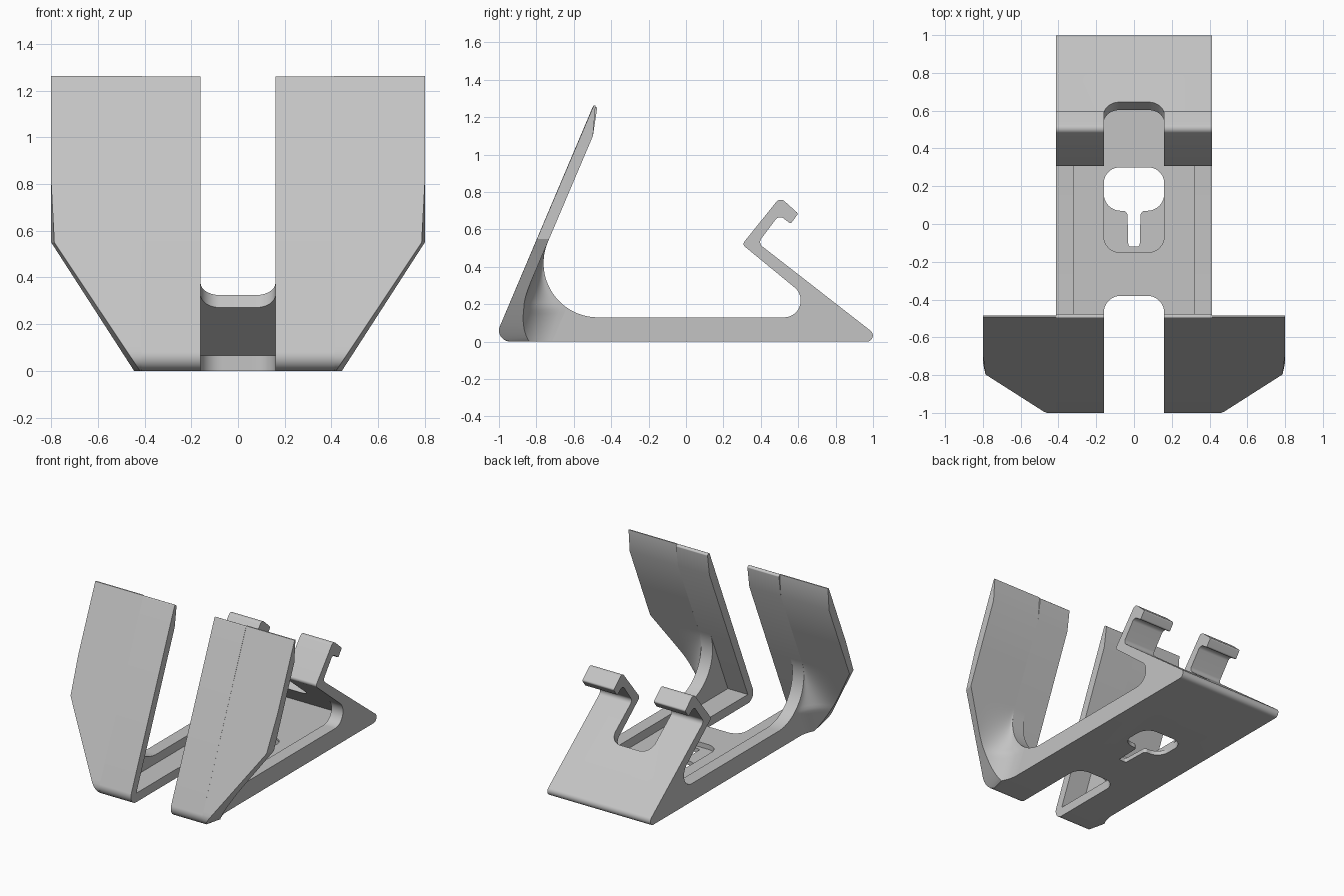
import bpy, bmesh, math
from mathutils import Vector

if "Cube" in bpy.data.objects:
    bpy.data.objects.remove(bpy.data.objects["Cube"])

grey = bpy.data.materials.new("plain grey")
grey.diffuse_color = (0.55, 0.55, 0.55, 1)
grey.use_nodes = True
grey.node_tree.nodes["Principled BSDF"].inputs["Base Color"].default_value = grey.diffuse_color


def rounded(corners):
    """Polygon with each corner (a, b, radius) replaced by a tangent arc."""
    out, n = [], len(corners)
    for i, (a, b, r) in enumerate(corners):
        p = Vector((a, b))
        if r == 0:
            out.append(p)
            continue
        d1 = (Vector(corners[i - 1][:2]) - p).normalized()
        d2 = (Vector(corners[(i + 1) % n][:2]) - p).normalized()
        half = d1.angle(d2) / 2
        centre = p + (d1 + d2).normalized() * (r / math.sin(half))
        v1 = p + d1 * (r / math.tan(half)) - centre
        v2 = p + d2 * (r / math.tan(half)) - centre
        sweep = math.pi - 2 * half
        steps = max(4, int(sweep * 8 * (1 + 4 * r)))
        for k in range(steps + 1):
            t = sweep * k / steps
            out.append(centre + (v1 * math.sin(sweep - t) + v2 * math.sin(t)) / math.sin(sweep))
    return out


def make(name, bm):
    bmesh.ops.recalc_face_normals(bm, faces=bm.faces)
    me = bpy.data.meshes.new(name)
    bm.to_mesh(me)
    bm.free()
    me.materials.append(grey)
    ob = bpy.data.objects.new(name, me)
    bpy.context.collection.objects.link(ob)
    return ob


def prism(name, pts, place, lo, hi):
    """Extrude a 2D outline between lo and hi; place maps (a, b, h) to 3D."""
    bm = bmesh.new()
    v0 = [bm.verts.new(place(p[0], p[1], lo)) for p in pts]
    v1 = [bm.verts.new(place(p[0], p[1], hi)) for p in pts]
    bm.faces.new(v0)
    bm.faces.new(v1)
    for i in range(len(pts)):
        j = (i + 1) % len(pts)
        bm.faces.new((v0[i], v0[j], v1[j], v1[i]))
    return make(name, bm)


def side(a, b, h):      # outline in y, z
    return (h, a, b)


def plan(a, b, h):      # outline in x, y
    return (a, b, h)


def slope(a, b, h):     # outline across and up the sloping plate
    return (a, 0.65 - 0.785 * b + 0.62 * h, 0.33 + 0.62 * b + 0.785 * h)


def slot(w, y0, y1, r0, r1):
    return rounded([(-w, y0, r0), (w, y0, r0), (w, y1, r1), (-w, y1, r1)])


def cut(ob, cutter):
    mod = ob.modifiers.new("cut", 'BOOLEAN')
    mod.operation, mod.solver, mod.object = 'DIFFERENCE', 'EXACT', cutter
    dg = bpy.context.evaluated_depsgraph_get()
    me = bpy.data.meshes.new_from_object(ob.evaluated_get(dg))
    ob.modifiers.clear()
    ob.data = me
    bpy.data.objects.remove(cutter)


def back(z):            # rear face of the leaning plates
    if z <= 1.1:
        return -0.965 + 0.425 * z
    return -0.4975 + 0.0225 * (z - 1.1) / 0.15 if z < 1.25 else -0.485


def front(z):           # front face, rounded at the foot
    if z < 0.083:
        return -0.94 - math.sqrt(max(0, 0.0036 - (z - 0.06) ** 2))
    return -1.03 + 0.425 * z


# Body: base, leaning plate, sloping plate and hook in one side profile
body = prism("stand_body", rounded([
    (-1.03, 0, 0.06), (1.062, 0, 0.033), (0.385, 0.527, 0.03), (0.497, 0.677, 0.03),
    (0.56, 0.63, 0.012), (0.60, 0.685, 0.012), (0.503, 0.772, 0.03), (0.30, 0.52, 0.02),
    (0.775, 0.13, 0.09), (-0.91, 0.13, 0.29), (-0.4975, 1.1, 0),
    (-0.475, 1.25, 0.008), (-0.4945, 1.265, 0.008)]), side, -0.413, 0.413)

# Tray between the side rails, running under the sloping plate
cut(body, prism("tray_cutter", [(back(0.065), 0.065), (0.854, 0.065), (0.36, 0.471),
    (0.2, 0.471), (0, 0.6), (back(0.6), 0.6)], side, -0.32, 0.32))
# Gap between the two leaning plates
cut(body, prism("front_cutter", slot(0.16, -1.2, -0.38, 0, 0.09), plan, -0.2, 1.5))
# Opening through the sloping plate that splits the hook
cut(body, prism("slope_cutter", slot(0.16, 0, 0.95, 0.085, 0), slope, -0.13, 0.6))
# Keyhole with its shallow recess
cut(body, prism("recess_cutter", slot(0.16, -0.15, 0.3, 0.085, 0.085), plan, 0.03, 0.1))
cut(body, prism("keyhole_cutter", rounded([
    (-0.03, -0.12, 0.015), (0.03, -0.12, 0.015), (0.035, 0.07, 0.025), (0.16, 0.07, 0.09),
    (0.16, 0.32, 0.09), (-0.16, 0.32, 0.09), (-0.16, 0.07, 0.09), (-0.035, 0.07, 0.025)]),
    plan, -0.1, 0.05))

# Wings: outer part of the leaning plates with a flared blend into the base sides
R, X0 = 0.25, 0.413


def flare(x, z):
    if z >= 0.53:
        return back(z)
    reach = R
    if z > 0.13:
        curve = -0.472 - math.sqrt(max(0, 0.29 ** 2 - (z - 0.42) ** 2))
        reach = max(0, min(R, curve - back(z)))
    t = min(1, max(0, (x - X0) / R))
    return back(z) + reach * (1 - math.sqrt(1 - (1 - t) ** 2))


rows = [0, 0.01, 0.025, 0.04, 0.06, 0.083, 0.105, 0.13]
rows += [0.13 + 0.02 * i for i in range(1, 22)] + [0.8, 1.1, 1.25, 1.262]
N = 16
bm = bmesh.new()
grid = []
for z in rows:
    xf = min(0.8, 0.42 + 0.38 * z / 0.57)
    xb = min(0.8, 0.445 + 0.355 * z / 0.55)
    f, b = [], []
    for i in range(N + 1):
        s = (i / N) ** 1.5
        f.append(bm.verts.new((X0 + (xf - X0) * s, front(z), z)))
        x = X0 + (xb - X0) * s
        b.append(bm.verts.new((x, flare(x, z), z)))
    grid.append(f + b[::-1])
M = 2 * N + 2
for lo, hi in zip(grid, grid[1:]):
    for i in range(M):
        j = (i + 1) % M
        bm.faces.new((lo[i], lo[j], hi[j], hi[i]))
for ring in (grid[0], grid[-1]):
    for i in range(N):
        bm.faces.new((ring[i], ring[i + 1], ring[M - 2 - i], ring[M - 1 - i]))
# Mirror the wing to the other side
copy = bmesh.ops.duplicate(bm, geom=bm.verts[:] + bm.edges[:] + bm.faces[:])
for v in copy["geom"]:
    if isinstance(v, bmesh.types.BMVert):
        v.co.x = -v.co.x
wings = make("plate_wings", bm)

# Smooth the rounds, keep the edges crisp
for ob in (body, wings):
    bpy.ops.object.select_all(action='DESELECT')
    ob.select_set(True)
    bpy.context.view_layer.objects.active = ob
    bpy.ops.object.shade_smooth_by_angle(angle=math.radians(28))
